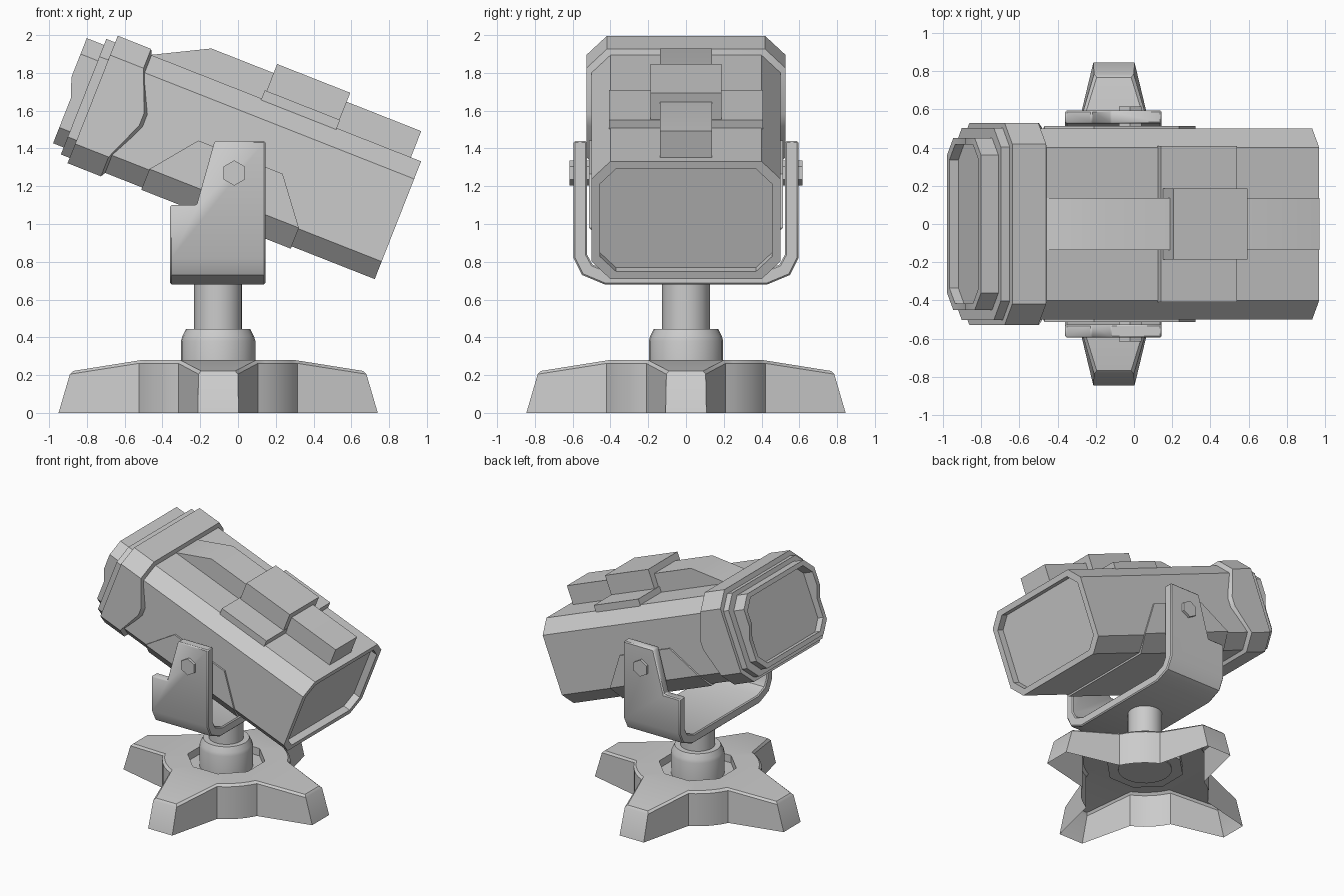
import bpy, bmesh
from math import radians, cos, sin, pi
from mathutils import Matrix, Vector

if "Cube" in bpy.data.objects:
    bpy.data.objects.remove(bpy.data.objects["Cube"])

PIVOT = Vector((-0.02, 0, 1.27))
HEAD = Matrix.Translation(PIVOT) @ Matrix.Rotation(radians(21.5), 4, 'Y')
CX = -0.105   # centre of the stand


def finish(name, bm, matrix=None, angle=30):
    bmesh.ops.remove_doubles(bm, verts=bm.verts, dist=1e-5)
    bmesh.ops.recalc_face_normals(bm, faces=bm.faces)
    me = bpy.data.meshes.new(name)
    bm.to_mesh(me)
    bm.free()
    ob = bpy.data.objects.new(name, me)
    bpy.context.collection.objects.link(ob)
    if matrix:
        ob.matrix_world = matrix
    bpy.ops.object.select_all(action='DESELECT')
    ob.select_set(True)
    bpy.context.view_layer.objects.active = ob
    bpy.ops.object.shade_smooth_by_angle(angle=radians(angle))
    return ob


def loft(bm, rings, start=False, end=False):
    loops = [[bm.verts.new(p) for p in r] for r in rings]
    n = len(rings[0])
    for a, b in zip(loops, loops[1:]):
        for i in range(n):
            j = (i + 1) % n
            bm.faces.new((a[i], a[j], b[j], b[i]))
    if start:
        bm.faces.new(loops[0])
    if end:
        bm.faces.new(loops[-1])
    return loops


def loft_object(name, rings, matrix=None, start=False, end=False):
    bm = bmesh.new()
    loft(bm, rings, start, end)
    return finish(name, bm, matrix)


def prism(name, pts, y0, y1, matrix=None):
    """Polygon in x-z, extruded along y."""
    return loft_object(name, [[(x, y, z) for x, z in pts] for y in (y0, y1)], matrix, True, True)


def ring(w, lo, hi, u, c=0.10, mid=(0.05, 0.12)):
    """Chamfered rectangle; u is a number or (bottom, mid low, mid high, top)."""
    ub, um0, um1, ut = u if isinstance(u, tuple) else (u,) * 4
    half = [(ub, w - c, lo), (ub, w, lo + c), (um0, w, mid[0]),
            (um1, w, mid[1]), (ut, w, hi - c), (ut, w - c, hi)]
    return half + [(a, -y, v) for a, y, v in reversed(half)]


# Lamp head: housing with recessed back panel
loft_object("housing", [
    ring(.50, -.25, .42, -.70), ring(.50, -.25, .42, .898),
    ring(.455, -.207, .377, .898, .085), ring(.455, -.207, .377, .843, .085)],
    HEAD, True, True)

# Front collar with pointed rear edge on the sides
loft_object("collar", [
    ring(.49, -.24, .41, (-.63, -.535, -.535, -.63)),
    ring(.528, -.275, .45, (-.65, -.56, -.56, -.65), .11),
    ring(.528, -.275, .45, -.84, .11),
    ring(.44, -.2, .37, -.84)], HEAD)
loft_object("front_ring", [
    ring(.503, -.245, .412, -.83), ring(.503, -.245, .412, -.89),
    ring(.42, -.18, .35, -.89)], HEAD)

# Hood around the lens, longer at the top
lip, step = (-.95, -.95, -.988, -.988), (.055, .155)
loft_object("lens_hood", [
    ring(.45, -.205, .378, -.88, .09, step), ring(.45, -.205, .378, lip, .09, step),
    ring(.415, -.17, .343, lip, .08, step), ring(.415, -.17, .343, -.90, .08, step)],
    HEAD, False, True)

# Top ridge, block and side plates
prism("top_ridge", [(-.65, .40), (-.64, .42), (-.354, .569), (.84, .569), (.84, .40)], -.137, .137, HEAD)
prism("top_block", [(0, .40), (0, .62), (.416, .62), (.416, .40)], -.187, .187, HEAD)
prism("top_plate", [(-.01, .40), (-.01, .467), (.418, .467), (.418, .40)], -.408, .408, HEAD)

# Bracket wrapped under the housing
bm = bmesh.new()
for su in (-1, 1):
    for sy in (-1, 1):
        for u, y, v in ((.24, .513, .09), (.425, .513, -.145), (.425, .41, -.263)):
            bm.verts.new((u * su, y * sy, v))
bmesh.ops.convex_hull(bm, input=bm.verts)
bmesh.ops.dissolve_limit(bm, angle_limit=radians(1), verts=bm.verts, edges=bm.edges)
finish("under_bracket", bm, HEAD)

# Yoke: U profile, with the upper left corner of the arms cut away
outer = [(.595, 1.44), (.595, .82), (.55, .73), (.43, .68)]
inner = [(.41, .75), (.495, .785), (.525, .84), (.525, 1.44)]
right = outer + inner
profile = outer + [(-y, z) for y, z in reversed(outer)] + \
    [(-y, z) for y, z in reversed(inner)] + inner
yoke = loft_object("yoke", [[(x, y, z) for y, z in profile] for x in (-.36, .145)], None, True, True)
cutter = prism("yoke_cutter", [(-.5, 1.10), (-.219, 1.10), (-.11, 1.49), (-.5, 1.49)], -.8, .8)
cutter.hide_render = True
bpy.context.view_layer.objects.active = yoke
cut = yoke.modifiers.new("corner_cut", 'BOOLEAN')
cut.object = cutter
cut.solver = 'EXACT'
bpy.ops.object.modifier_apply(modifier=cut.name)
bpy.data.objects.remove(cutter)
bev = yoke.modifiers.new("edge", 'BEVEL')
bev.width, bev.segments, bev.limit_method = .008, 1, 'ANGLE'
bev.angle_limit = radians(50)

# Hexagonal pivot bolts
for side, s in (("front", -1), ("back", 1)):
    hexagon = [(PIVOT.x + .067 * sin(i * pi / 3), PIVOT.z + .067 * cos(i * pi / 3)) for i in range(6)]
    prism(side + "_bolt", hexagon, s * .49, s * .616)


# Post and its collar
def circle(r, z, n=24):
    return [(CX + r * cos(2 * pi * i / n), r * sin(2 * pi * i / n), z) for i in range(n)]


loft_object("post", [circle(.127, .30), circle(.127, .70)], None, True, True)
loft_object("post_collar", [circle(.197, .21), circle(.197, .38), circle(.19, .405), circle(.17, .445)],
            None, True, True)


# Four-legged base: hollow shell, open below, with an octagonal pocket on top
def spin(x, y, z, k):
    x, y = ((x, y), (-y, x), (-x, -y), (y, -x))[k]
    return (CX + x, y, z)


def arc(r, z, k, a0=26.57):
    angles = [radians(a0 + (90 - 2 * a0) * i / 6) for i in range(7)]
    return [spin(r * cos(a), r * sin(a), z, k) for a in angles]


def star(tip, hw, tip_z, hub, hub_z):
    pts = []
    for k in range(4):
        pts += [spin(tip, -hw, tip_z, k), spin(tip, hw, tip_z, k)] + arc(hub, hub_z, k)
    return pts


def octagon(r, z):
    pts = []
    for k in range(4):
        for i in range(7):
            a = radians(22.5 + 7.5 * i)
            d = r * cos(pi / 8) / cos((a - pi / 8) % (pi / 4) - pi / 8)
            pts.append(spin(d * cos(a), d * sin(a), z, k))
    return pts


bm = bmesh.new()
top = loft(bm, [star(.845, .108, 0, .47, 0), star(.785, .104, .205, .47, .262),
                star(.768, .09, .222, .452, .28)])[-1]
for k in range(4):
    i = k * 9
    bm.faces.new((top[i - 1], top[i], top[i + 1], top[i + 2]))
hub = [p for k in range(4) for p in arc(.452, .28, k)]
loft(bm, [hub, octagon(.29, .28), octagon(.29, .22)], False, True)
finish("base", bm)
